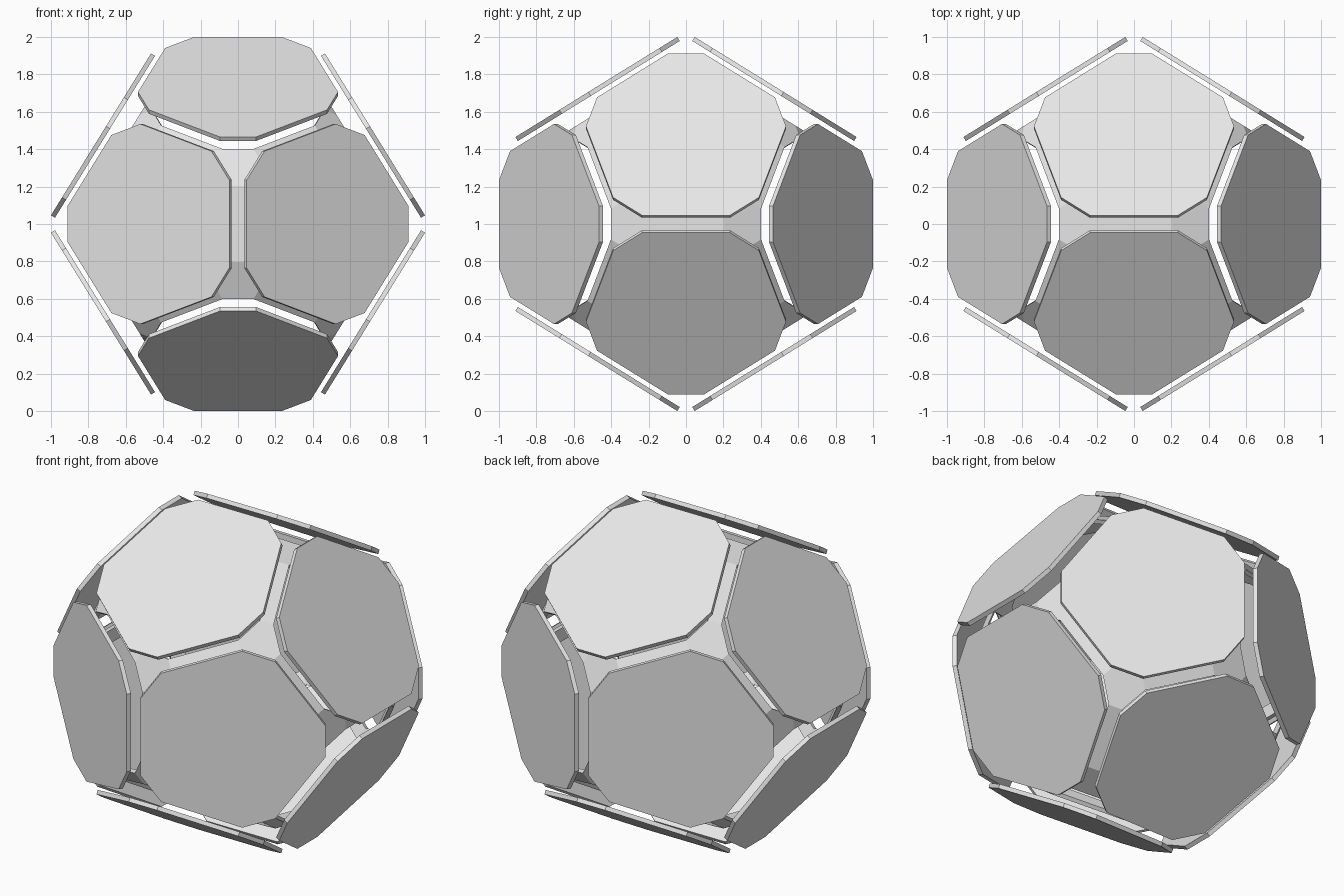
import bpy, bmesh
from math import radians, cos, sin, atan2, hypot, sqrt
from mathutils import Vector, Matrix

cube = bpy.data.objects.get("Cube")
if cube:
    bpy.data.objects.remove(cube, do_unlink=True)

PHI = (1 + sqrt(5)) / 2
CENTRE = Vector((0, 0, 1))
DIST = 0.875        # centre to outer face of a plate
APOTHEM = 0.486     # plate centre to long edge
HALF_EDGE = 0.235   # half of a long edge
THICK = 0.025
FRAME_SCALE = 0.863

grey = bpy.data.materials.new("light_grey")
grey.use_nodes = True
colour = (0.8, 0.8, 0.8, 1)
grey.diffuse_color = colour
grey.node_tree.nodes["Principled BSDF"].inputs["Base Color"].default_value = colour


def add_object(name, bm):
    bmesh.ops.recalc_face_normals(bm, faces=bm.faces)
    mesh = bpy.data.meshes.new(name)
    bm.to_mesh(mesh)
    bm.free()
    mesh.materials.append(grey)
    obj = bpy.data.objects.new(name, mesh)
    obj.location = CENTRE
    bpy.context.collection.objects.link(obj)
    return obj


def face_bases():
    """Rotation for each of the twelve dodecahedron faces; local x meets an edge."""
    for axis in range(3):
        for s in (1, -1):
            for t in (1, -1):
                n, e = Vector(), Vector()
                n[axis], n[(axis + 2) % 3] = s * PHI, t
                e[axis] = s
                n.normalize()
                u = (e - n * e.dot(n)).normalized()
                yield Matrix((u, n.cross(u), n)).transposed()


def decagon(basis, dist):
    """Pentagon with clipped corners, lying across the face normal."""
    r, half = hypot(APOTHEM, HALF_EDGE), atan2(HALF_EDGE, APOTHEM)
    angles = [radians(72 * k) + d for k in range(5) for d in (-half, half)]
    return [basis @ Vector((r * cos(a), r * sin(a), dist)) for a in angles]


bases = list(face_bases())

# Floating plates
for i, basis in enumerate(bases):
    bm = bmesh.new()
    face = bm.faces.new([bm.verts.new(p) for p in decagon(basis, DIST)])
    ext = bmesh.ops.extrude_face_region(bm, geom=[face], use_keep_orig=True)
    moved = [g for g in ext["geom"] if isinstance(g, bmesh.types.BMVert)]
    bmesh.ops.translate(bm, verts=moved, vec=-basis.col[2] * THICK)
    add_object(f"plate_{i + 1}", bm)

# Open inner frame: bars along the edges, hexagons at the corners
bm = bmesh.new()
for basis in bases:
    for p in decagon(basis, DIST):
        bm.verts.new(p * FRAME_SCALE)
bmesh.ops.convex_hull(bm, input=bm.verts)
bm.normal_update()
holes = [f for f in bm.faces if any(abs(f.normal.dot(b.col[2])) > 0.999 for b in bases)]
bmesh.ops.delete(bm, geom=holes, context='FACES')
bmesh.ops.dissolve_limit(bm, angle_limit=radians(1), verts=bm.verts, edges=bm.edges)
outward = [f for f in bm.faces if f.normal.dot(f.calc_center_median()) < 0]
bmesh.ops.reverse_faces(bm, faces=outward)
frame = add_object("inner_frame", bm)
solid = frame.modifiers.new("thickness", 'SOLIDIFY')
solid.thickness = THICK
solid.offset = -1
solid.use_even_offset = True
